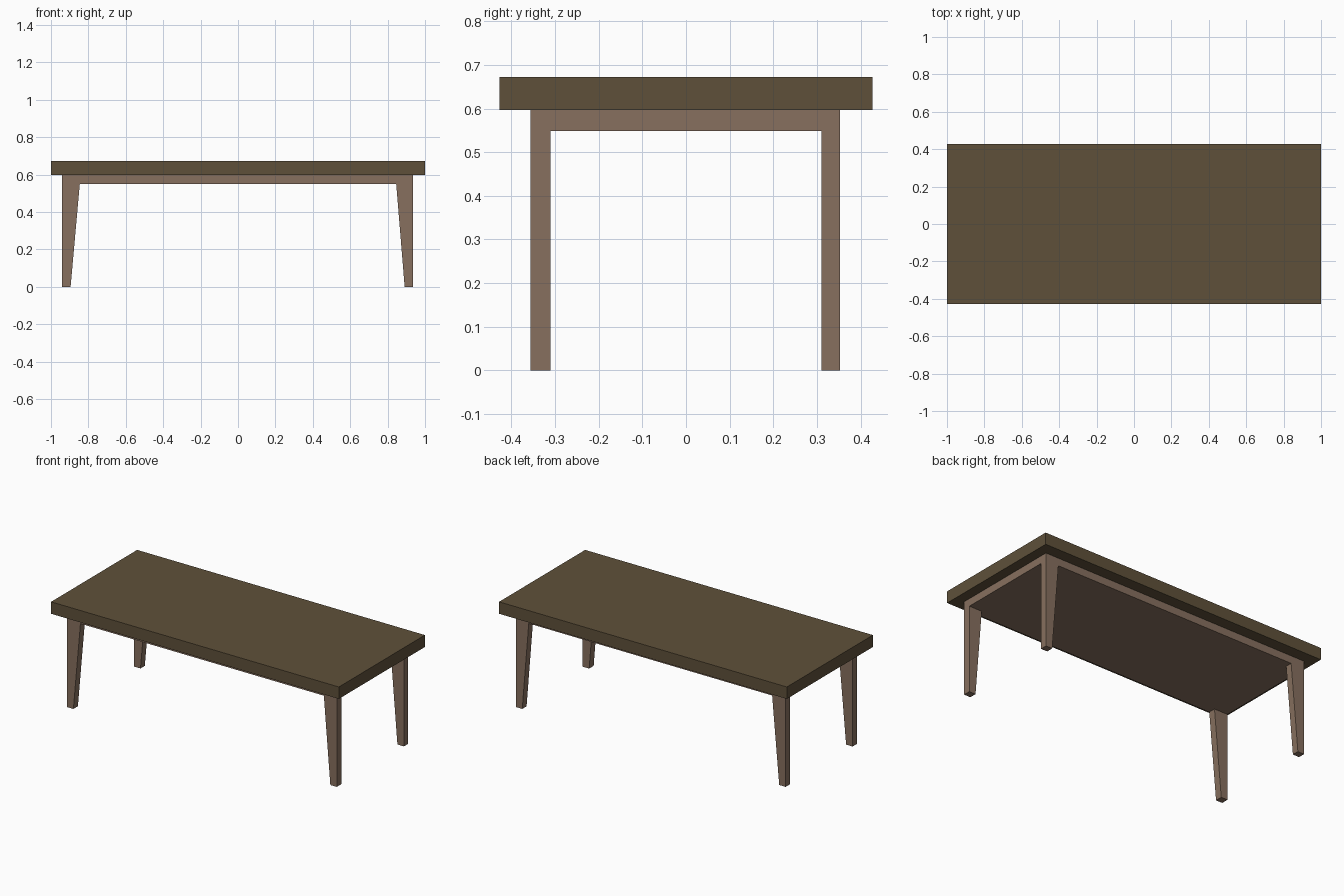
import bpy, bmesh

if "Cube" in bpy.data.objects:
    bpy.data.objects.remove(bpy.data.objects["Cube"])


def material(name, rgb):
    m = bpy.data.materials.new(name)
    m.diffuse_color = (*rgb, 1)
    m.use_nodes = True
    m.node_tree.nodes["Principled BSDF"].inputs["Base Color"].default_value = m.diffuse_color
    return m


top_wood = material("dark_wood", (0.114, 0.081, 0.042))
leg_wood = material("light_wood", (0.242, 0.162, 0.114))


def block(name, x, y, z, mat, bottom_x=None):
    """Box from (min, max) ranges; bottom_x narrows the lower end."""
    bm = bmesh.new()
    bmesh.ops.create_cube(bm, size=1)
    for v in bm.verts:
        i, j, k = (int(c > 0) for c in v.co)
        xs = bottom_x if bottom_x and k == 0 else x
        v.co = (xs[i], y[j], z[k])
    mesh = bpy.data.meshes.new(name)
    bm.to_mesh(mesh)
    bm.free()
    mesh.materials.append(mat)
    obj = bpy.data.objects.new(name, mesh)
    bpy.context.collection.objects.link(obj)
    return obj


X0, X1, Y0, Y1 = -0.94, 0.936, -0.356, 0.353   # outer faces of the base
APRON_Z, TOP_Z, HEIGHT = 0.549, 0.597, 0.672

# Tabletop slab and the solid apron beneath it
block("tabletop", (-1, 1), (-0.427, 0.427), (TOP_Z, HEIGHT), top_wood)
block("apron", (X0, X1), (Y0, Y1), (APRON_Z, TOP_Z), leg_wood)

# Four legs, flush outside and tapering on the inner x face
for side, top_x, foot_x in (("left", (X0, X0 + 0.094), (X0, X0 + 0.045)),
                            ("right", (X1 - 0.09, X1), (X1 - 0.045, X1))):
    for end, y in (("front", (Y0, Y0 + 0.045)), ("back", (Y1 - 0.043, Y1))):
        block(f"{end}_{side}_leg", top_x, y, (0, APRON_Z), leg_wood, foot_x)
